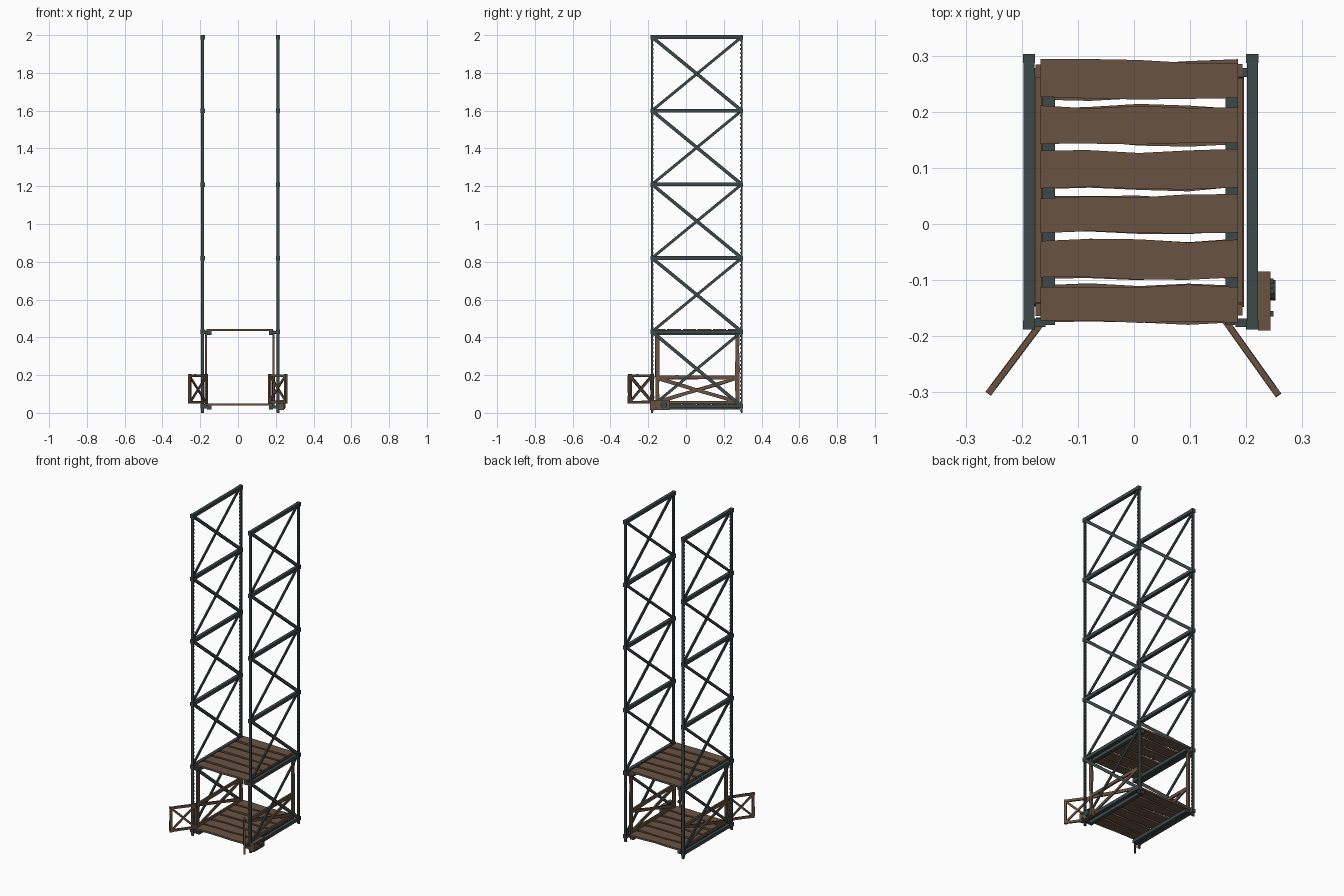
import bpy, bmesh, random
from mathutils import Vector

random.seed(4)
cube = bpy.data.objects.get("Cube")
if cube:
    bpy.data.objects.remove(cube, do_unlink=True)


def material(name, rgb):
    m = bpy.data.materials.new(name)
    m.use_nodes = True
    m.diffuse_color = (*rgb, 1)
    m.node_tree.nodes["Principled BSDF"].inputs["Base Color"].default_value = (*rgb, 1)
    return m


WOOD = material("weathered brown wood", (0.14, 0.085, 0.054))
IRON = material("dark iron", (0.048, 0.066, 0.066))


def bar(bm, a, b, wide, thick, side=(1, 0, 0), segs=1, wobble=0.0):
    """Box from a to b; thick is measured along side, wide across it."""
    a, b = Vector(a), Vector(b)
    axis = (b - a).normalized()
    s = Vector(side)
    s = (s - axis * s.dot(axis)).normalized()
    w = axis.cross(s)
    rings = []
    for i in range(segs + 1):
        c = a.lerp(b, i / segs)
        lo, hi = (random.uniform(-wobble, wobble) for _ in range(2))
        rings.append([bm.verts.new(c + w * (u * wide / 2 + (hi if u > 0 else lo)) + s * v * thick / 2)
                      for u, v in ((-1, -1), (1, -1), (1, 1), (-1, 1))])
    for r, q in zip(rings, rings[1:]):
        for k in range(4):
            n = (k + 1) % 4
            bm.faces.new((r[k], r[n], q[n], q[k]))
    bm.faces.new(rings[0][::-1])
    bm.faces.new(rings[-1])


def finish(bm, name, mat):
    bmesh.ops.recalc_face_normals(bm, faces=bm.faces)
    me = bpy.data.meshes.new(name)
    bm.to_mesh(me)
    bm.free()
    me.materials.append(mat)
    ob = bpy.data.objects.new(name, me)
    bpy.context.collection.objects.link(ob)
    return ob


FRONT, BACK = -0.18, 0.295
LEVELS = [0.035, 0.43, 0.82, 1.21, 1.6, 1.99]
SIDES = {"right": (-0.187, -1), "left": (0.211, 1)}

for side, (x, out) in SIDES.items():
    # Horizontal girders of the tower side
    bm = bmesh.new()
    for z in LEVELS:
        bar(bm, (x, FRONT - 0.005, z), (x, BACK + 0.008, z), 0.02, 0.02)
    finish(bm, side + "_tower_girders", IRON)

    # Crossed braces in every bay
    bm = bmesh.new()
    for z0, z1 in zip(LEVELS, LEVELS[1:]):
        bar(bm, (x + 0.004, FRONT, z1), (x + 0.004, BACK, z0), 0.018, 0.008)
        bar(bm, (x - 0.004, FRONT, z0), (x - 0.004, BACK, z1), 0.015, 0.008)
    finish(bm, side + "_tower_braces", IRON)

    # Toothed rack posts and their corner brackets
    for end, y, sign in (("front", FRONT, 1), ("back", BACK, -1)):
        bm = bmesh.new()
        bar(bm, (x, y, 0), (x, y, LEVELS[-1]), 0.008, 0.016)
        z = 0.012
        while z < LEVELS[-1]:
            bar(bm, (x, y + sign * 0.003, z), (x, y + sign * 0.009, z), 0.010, 0.012)
            z += 0.022
        finish(bm, f"{side}_{end}_rack_post", IRON)
        bm = bmesh.new()
        for z in LEVELS:
            bar(bm, (x, y, z - 0.013), (x, y, z + 0.011), 0.016, 0.022)
        finish(bm, f"{side}_{end}_brackets", IRON)

# Plank platforms with iron bearers
for name, top in (("floor", 0.05), ("roof", 0.445)):
    bm = bmesh.new()
    for i in range(6):
        y = -0.143 + i * 0.0798
        bar(bm, (-0.167, y, top - 0.006), (0.185, y, top - 0.006), 0.067, 0.011,
            (0, 0, 1), 4, 0.005)
    finish(bm, name + "_planks", WOOD)
    bm = bmesh.new()
    for x in (-0.152, 0.174):
        bar(bm, (x, FRONT, top - 0.022), (x, BACK - 0.01, top - 0.022), 0.02, 0.022)
    for x in (-0.17, 0.193):
        for y in (FRONT + 0.004, BACK - 0.025):
            bar(bm, (x - 0.012, y, top - 0.02), (x + 0.012, y, top - 0.02), 0.016, 0.016, (0, 0, 1))
    finish(bm, name + "_bearers", IRON)

# Cage posts and side railings
for side, x, out in (("right", -0.17, -1), ("left", 0.188, 1)):
    bm = bmesh.new()
    for y in (-0.152, 0.272):
        bar(bm, (x, y, 0.04), (x, y, 0.435), 0.022, 0.011, (1, 0, 0), 4, 0.002)
    finish(bm, side + "_cage_posts", WOOD)
    bm = bmesh.new()
    bar(bm, (x, -0.16, 0.188), (x, 0.28, 0.188), 0.02, 0.011, (1, 0, 0), 4, 0.002)
    bar(bm, (x, -0.16, 0.055), (x, 0.28, 0.055), 0.016, 0.010, (1, 0, 0), 4, 0.001)
    for off, z0, z1 in ((0.004, 0.06, 0.182), (-0.003, 0.182, 0.06)):
        bar(bm, (x + off, -0.145, z0), (x + off, 0.265, z1), 0.018, 0.008, (1, 0, 0), 4, 0.002)
    finish(bm, side + "_railing", WOOD)

# Open gate leaves
for side, hinge, tip in (("right", Vector((-0.168, -0.18, 0)), Vector((-0.255, -0.296, 0))),
                         ("left", Vector((0.168, -0.18, 0)), Vector((0.253, -0.299, 0)))):
    normal = (tip - hinge).cross(Vector((0, 0, 1))).normalized()
    low, high = Vector((0, 0, 0.057)), Vector((0, 0, 0.197))
    bm = bmesh.new()
    for p in (hinge, tip):
        bar(bm, p + low * 0.85, p + high * 1.04, 0.015, 0.012, normal, 3, 0.001)
    for z in (low, high):
        bar(bm, hinge + z, tip + z, 0.014, 0.010, normal, 3, 0.001)
    bar(bm, hinge + low + normal * 0.003, tip + high + normal * 0.003, 0.012, 0.006, normal)
    bar(bm, hinge + high - normal * 0.003, tip + low - normal * 0.003, 0.012, 0.006, normal)
    finish(bm, side + "_gate", WOOD)
    bm = bmesh.new()
    for z in (0.075, 0.18):
        h = hinge + Vector((0, 0.006, z))
        bar(bm, h, h + Vector((0, 0, 0.014)), 0.014, 0.014)
    finish(bm, side + "_gate_hinges", IRON)

# Winch box with bolts and a small wheel
bm = bmesh.new()
bar(bm, (0.232, -0.19, 0.042), (0.232, -0.085, 0.042), 0.054, 0.022)
finish(bm, "winch_box", WOOD)
bm = bmesh.new()
for y in (-0.16, -0.12, -0.102):
    for z in (0.026, 0.058):
        bar(bm, (0.24, y, z), (0.249, y, z), 0.010, 0.010, (0, 0, 1))
finish(bm, "winch_bolts", IRON)
bpy.ops.mesh.primitive_cylinder_add(vertices=10, radius=0.018, depth=0.012,
                                    location=(0.246, -0.118, 0.042), rotation=(0, 1.5708, 0))
wheel = bpy.context.object
wheel.name = "winch_wheel"
wheel.data.materials.append(IRON)
